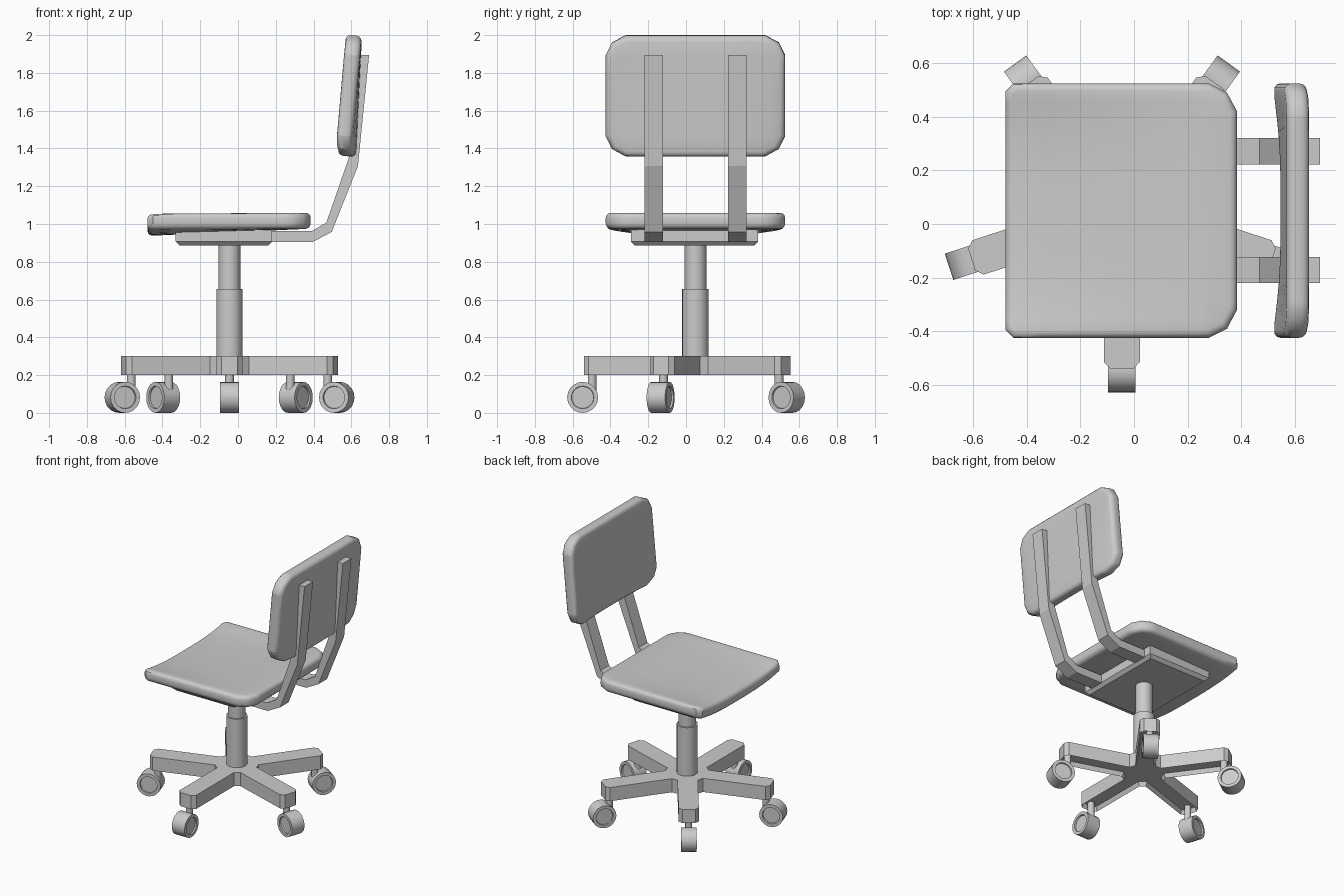
import bpy, bmesh, math
from mathutils import Vector, Matrix

if "Cube" in bpy.data.objects:
    bpy.data.objects.remove(bpy.data.objects["Cube"])

CX, CY = -0.045, 0.05  # chair axis


def finish(bm, name, matrix=Matrix(), smooth=True):
    bmesh.ops.recalc_face_normals(bm, faces=bm.faces[:])
    me = bpy.data.meshes.new(name)
    bm.to_mesh(me)
    bm.free()
    me.transform(matrix)
    ob = bpy.data.objects.new(name, me)
    bpy.context.collection.objects.link(ob)
    if smooth:
        bpy.ops.object.select_all(action='DESELECT')
        ob.select_set(True)
        bpy.context.view_layer.objects.active = ob
        bpy.ops.object.shade_smooth_by_angle(angle=math.radians(35))
    return ob


def prism(points, vec):
    """Extrude a closed outline along vec; returns bmesh and its two caps."""
    bm = bmesh.new()
    base = bm.faces.new([bm.verts.new(p) for p in points])
    ext = bmesh.ops.extrude_face_region(bm, geom=[base], use_keep_orig=True)
    new = ext['geom']
    bmesh.ops.translate(bm, vec=vec, verts=[e for e in new if isinstance(e, bmesh.types.BMVert)])
    top = [e for e in new if isinstance(e, bmesh.types.BMFace)][0]
    bmesh.ops.recalc_face_normals(bm, faces=bm.faces[:])
    return bm, base, top


def cylinder(name, r, z0, z1, x, y, sides=24):
    bm = bmesh.new()
    bmesh.ops.create_cone(bm, cap_ends=True, segments=sides, radius1=r, radius2=r, depth=z1 - z0)
    return finish(bm, name, Matrix.Translation((x, y, (z0 + z1) / 2)))


def cushion(name, length, width, thick, low_corner, matrix, sag=0.038):
    """Padded panel whose low-x end is dished between raised sides."""
    hl, hw, ht = length / 2, width / 2, thick / 2

    def corner(sx, sy, c):
        if c < 0.05:
            pts = [(hl, hw - c), (hl - c, hw)]
        else:
            pts = [(hl, hw - c), (hl - 0.36 * c, hw - 0.32 * c), (hl - c, hw)]
        pts = [(sx * x, sy * y, -ht) for x, y in pts]
        return pts if sx * sy > 0 else pts[::-1]

    outline = (corner(1, 1, 0.105) + corner(-1, 1, low_corner)
               + corner(-1, -1, low_corner) + corner(1, -1, 0.105))
    bm, bottom, top = prism(outline, (0, 0, thick))
    bmesh.ops.bevel(bm, geom=list(bottom.edges) + list(top.edges), offset=0.028,
                    segments=3, profile=0.5, affect='EDGES')
    # slice so the panel can bend
    for i in range(1, 14):
        v = -hw + width * i / 14
        bmesh.ops.bisect_plane(bm, geom=bm.verts[:] + bm.edges[:] + bm.faces[:],
                               plane_co=(0, v, 0), plane_no=(0, 1, 0))
    for i in range(1, 6):
        u = -hl + length * i / 6
        bmesh.ops.bisect_plane(bm, geom=bm.verts[:] + bm.edges[:] + bm.faces[:],
                               plane_co=(u, 0, 0), plane_no=(1, 0, 0))
    for p in bm.verts:
        weight = (hl - p.co.x) / length
        p.co.z -= sag * weight * (1 - abs(p.co.y / hw) ** 3)
    return finish(bm, name, matrix)


# seat and backrest
cushion("seat", 0.865, 0.95, 0.085, 0.03, Matrix.Translation((-0.0475, CY, 1.0175)))

# backrest: stands up, dished end at the bottom, sides pushed toward the sitter
back = cushion("backrest", 0.64, 0.95, 0.085, 0.105,
               Matrix.Translation((0.585, CY, 1.68)) @ Matrix.Rotation(math.radians(-84.4), 4, 'Y'))
# rest the dished middle on the bars, with the sides coming forward
for v in back.data.vertices:
    v.co.x -= 0.003

# mechanism box under the seat, bevelled below
bm, low, _ = prism([(-0.33, -0.292, 0.885), (0.18, -0.292, 0.885),
                    (0.18, 0.382, 0.885), (-0.33, 0.382, 0.885)], (0, 0, 0.095))
bmesh.ops.bevel(bm, geom=list(low.edges), offset=0.022, segments=1, affect='EDGES')
finish(bm, "seat_mechanism", smooth=False)

# bent backrest bars
bar = [(0.1, 0.905), (0.396, 0.905), (0.496, 0.958), (0.635, 1.306), (0.694, 1.895),
       (0.64, 1.895), (0.588, 1.354), (0.468, 1.008), (0.39, 0.962), (0.1, 0.962)]
for side, name in ((-1, "left"), (1, "right")):
    y = CY + side * 0.222
    bm, _, _ = prism([(x, y - 0.049, z) for x, z in bar], (0, 0.098, 0))
    finish(bm, "back_bar_" + name, smooth=False)

# gas column
cylinder("column_lower", 0.07, 0.24, 0.655, CX, CY)
cylinder("column_upper", 0.058, 0.64, 0.9, CX, CY)

# five-arm star base with hollow underside
W = 0.0675
arm = [(0.13, -W), (0.565, -W), (0.59, -0.043), (0.59, 0.043), (0.565, W), (0.13, W)]
angles = [math.radians(270 + 72 * i) for i in range(5)]
star = []
for a in angles:
    c, s = math.cos(a), math.sin(a)
    star += [(CX + r * c - t * s, CY + r * s + t * c, 0.2) for r, t in arm]
bm, low, top = prism(star, (0, 0, 0.1))
bmesh.ops.inset_region(bm, faces=[low], thickness=0.015, depth=0)
bmesh.ops.translate(bm, verts=list(low.verts), vec=(0, 0, 0.03))
finish(bm, "star_base", smooth=False)

# casters: stem plus wheel with recessed hubs
for i, a in enumerate(angles):
    c, s = math.cos(a), math.sin(a)
    cylinder(f"caster_stem_{i}", 0.023, 0.09, 0.235, CX + 0.547 * c, CY + 0.547 * s, 12)
    bm = bmesh.new()
    bmesh.ops.create_cone(bm, cap_ends=True, segments=20, radius1=0.082, radius2=0.082, depth=0.103)
    caps = [f for f in bm.faces if len(f.verts) > 4]
    bmesh.ops.inset_individual(bm, faces=caps, thickness=0.022, depth=0)
    bmesh.ops.inset_individual(bm, faces=caps, thickness=0.002, depth=-0.01)
    finish(bm, f"caster_wheel_{i}",
           Matrix.Translation((CX + 0.597 * c, CY + 0.597 * s, 0.082))
           @ Matrix.Rotation(a, 4, 'Z') @ Matrix.Rotation(math.pi / 2, 4, 'X'))
